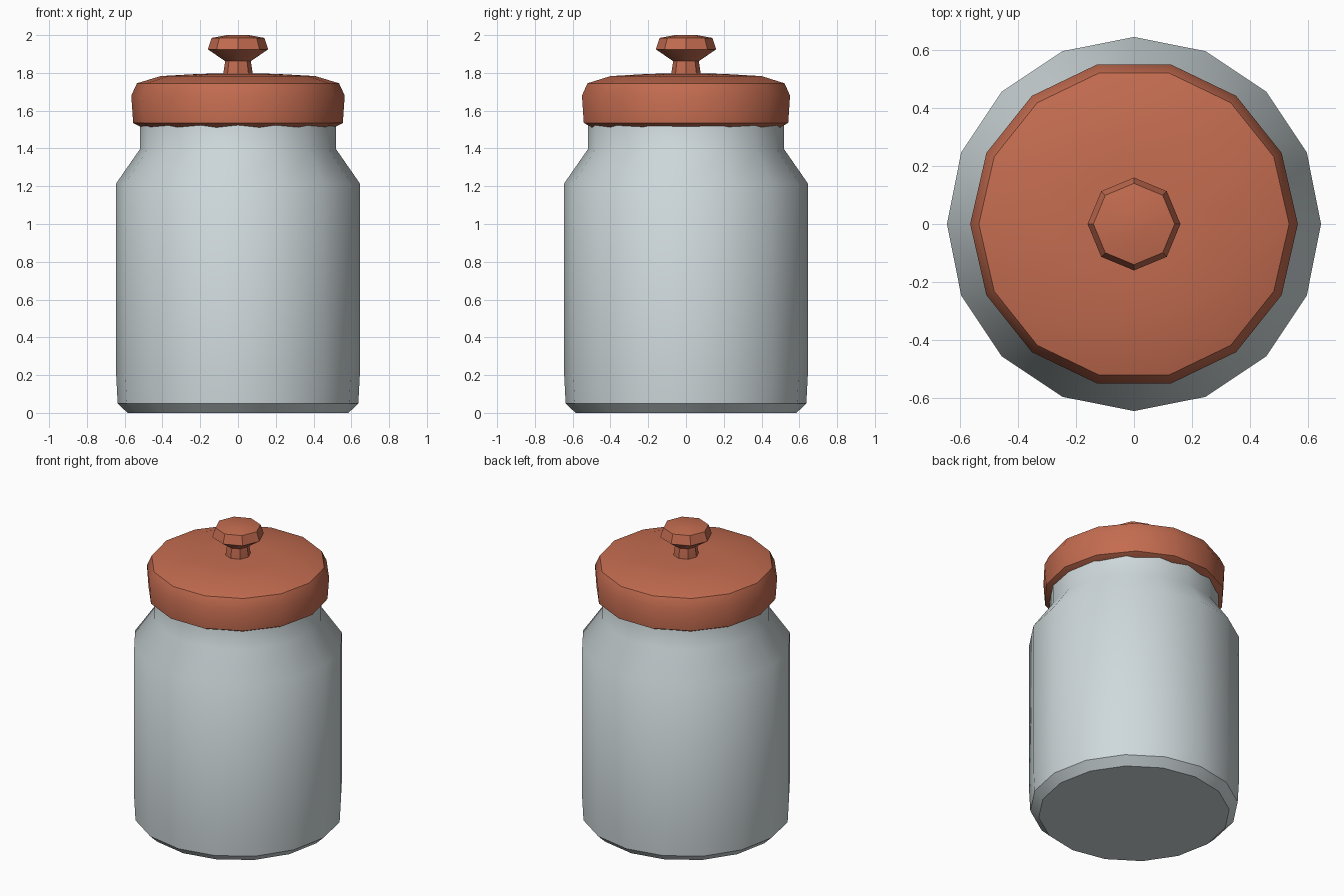
import bpy, bmesh, math

if "Cube" in bpy.data.objects:
    bpy.data.objects.remove(bpy.data.objects["Cube"])


def material(name, color):
    m = bpy.data.materials.new(name)
    m.diffuse_color = color
    m.use_nodes = True
    m.node_tree.nodes["Principled BSDF"].inputs["Base Color"].default_value = m.diffuse_color
    return m


def lathe(name, profile, sides, mat=None):
    """Turn an (r, z) profile, listed bottom to top, into a closed solid."""
    bm = bmesh.new()
    rings = []
    for r, z in profile:
        rings.append([bm.verts.new((r * math.cos(2 * math.pi * i / sides),
                                    r * math.sin(2 * math.pi * i / sides), z))
                      for i in range(sides)])
    for a, b in zip(rings, rings[1:]):
        for i in range(sides):
            j = (i + 1) % sides
            bm.faces.new((a[i], a[j], b[j], b[i]))
    bm.faces.new(rings[0][::-1])
    bm.faces.new(rings[-1])
    me = bpy.data.meshes.new(name)
    bm.to_mesh(me)
    bm.free()
    ob = bpy.data.objects.new(name, me)
    bpy.context.collection.objects.link(ob)
    if mat:
        me.materials.append(mat)
    bpy.ops.object.select_all(action='DESELECT')
    ob.select_set(True)
    bpy.context.view_layer.objects.active = ob
    bpy.ops.object.shade_smooth_by_angle(angle=math.radians(40))
    return ob


clay = material("terracotta", (0.55, 0.15, 0.08, 1))
glass = material("pale_glass", (0.62, 0.69, 0.71, 1))

# Jar body with chamfered foot, sloping shoulder and neck
lathe("jar_body", [(0.585, 0), (0.637, 0.05), (0.645, 0.2), (0.645, 1.215),
                   (0.52, 1.395), (0.52, 1.60)], 16, glass)

# Lid, its underside dipping towards the neck
lathe("lid", [(0.48, 1.495), (0.555, 1.535), (0.565, 1.68), (0.535, 1.745),
              (0.41, 1.783), (0.2, 1.795), (0.05, 1.797)], 14, clay)

# Knob: stem, flare and flattened cap
lathe("lid_knob", [(0.078, 1.77), (0.078, 1.795), (0.068, 1.862), (0.16, 1.925),
                   (0.14, 1.985), (0.06, 2.0)], 8, clay)
